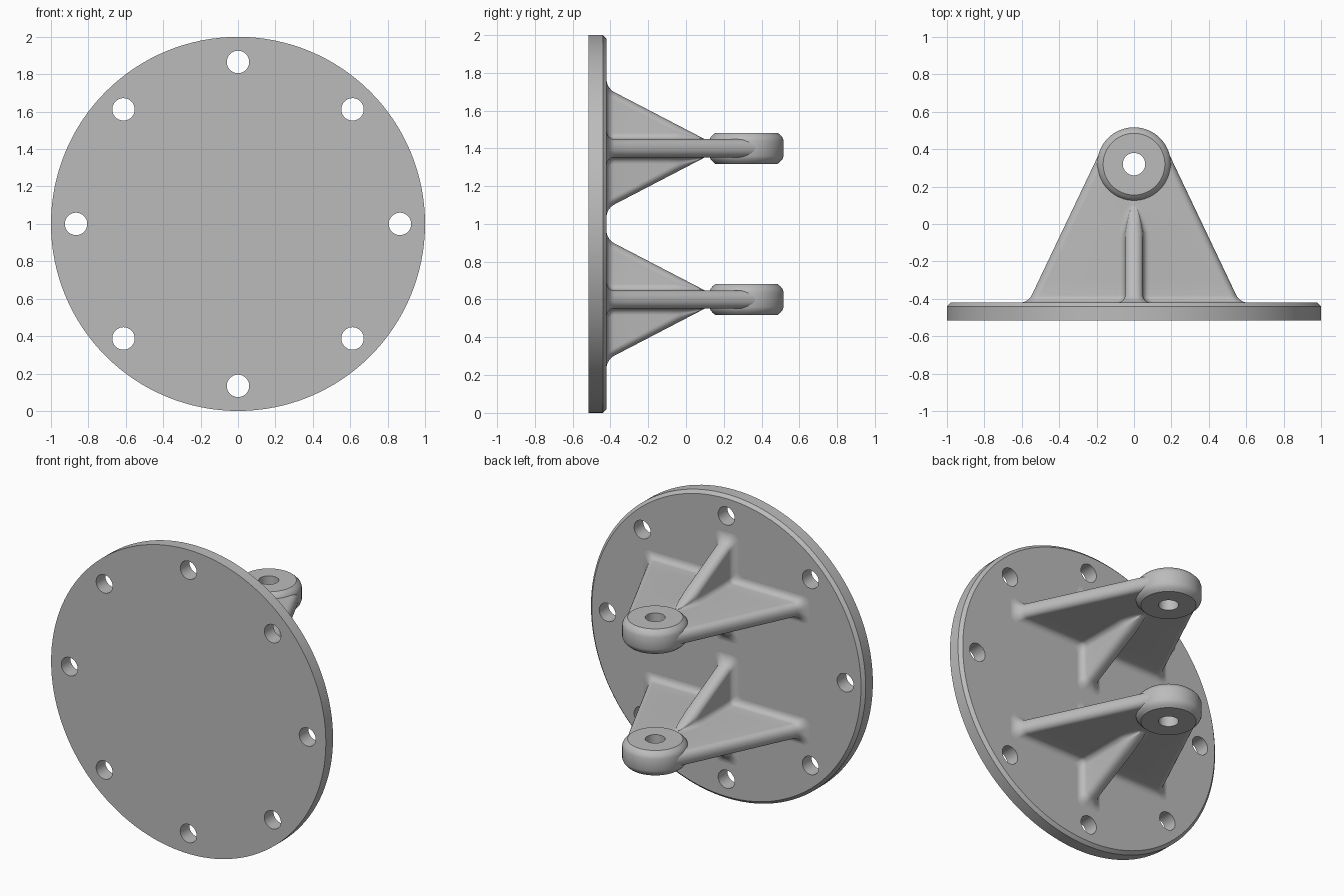
import bpy, bmesh
from math import pi, sin, cos, sqrt
from mathutils import Matrix, Vector

cube = bpy.data.objects.get("Cube")
if cube:
    bpy.data.objects.remove(cube, do_unlink=True)

GREY = (0.5, 0.5, 0.5, 1)
metal = bpy.data.materials.new("plain_grey_metal")
metal.use_nodes = True
metal.diffuse_color = GREY
metal.node_tree.nodes["Principled BSDF"].inputs["Base Color"].default_value = GREY

BACK = -0.42          # rear face of the flange
EYE_Y = 0.32          # centre of the eye
HALF = 0.048          # half thickness of arm and ribs
FLARE = 0.04          # fillet radius where the arm meets the flange


def make(name, bm):
    bmesh.ops.remove_doubles(bm, verts=bm.verts, dist=1e-5)
    bmesh.ops.recalc_face_normals(bm, faces=bm.faces)
    mesh = bpy.data.meshes.new(name)
    bm.to_mesh(mesh)
    bm.free()
    mesh.materials.append(metal)
    ob = bpy.data.objects.new(name, mesh)
    bpy.context.collection.objects.link(ob)
    return ob


def loft(name, rings):
    """Skin a list of closed rings and cap both ends."""
    bm = bmesh.new()
    loops = [[bm.verts.new(p) for p in ring] for ring in rings]
    n = len(loops[0])
    for a, b in zip(loops, loops[1:]):
        for i in range(n):
            j = (i + 1) % n
            bm.faces.new((a[i], a[j], b[j], b[i]))
    bm.faces.new(loops[0])
    bm.faces.new(loops[-1])
    return make(name, bm)


def disc(name, profile, matrix, sides):
    """Turn a (radius, height) profile about its own axis."""
    angles = [2 * pi * i / sides for i in range(sides)]
    return loft(name, [[matrix @ Vector((r * cos(a), r * sin(a), h)) for a in angles]
                       for r, h in profile])


def cut(ob, cutter):
    mod = ob.modifiers.new("holes", 'BOOLEAN')
    mod.operation = 'DIFFERENCE'
    mod.solver = 'EXACT'
    mod.object = cutter
    bpy.context.view_layer.objects.active = ob
    bpy.ops.object.modifier_apply(modifier=mod.name)


def drill(name, matrices, radius, depth):
    bm = bmesh.new()
    for m in matrices:
        bmesh.ops.create_cone(bm, cap_ends=True, segments=40, radius1=radius,
                              radius2=radius, depth=depth, matrix=m)
    ob = make(name, bm)
    ob.hide_render = True
    return ob


def arc(cx, cy, r, a0, a1, steps=6):
    return [(cx + r * cos(a0 + (a1 - a0) * i / steps),
             cy + r * sin(a0 + (a1 - a0) * i / steps)) for i in range(steps + 1)]


def section(y, z0):
    """Cross-shaped slice of arm and ribs, with round ends and filleted corners."""
    f, r, rib_r = 0.035, 0.044, 0.042
    d = max(0, BACK + FLARE - y)
    flare = FLARE - sqrt(max(0, FLARE ** 2 - d ** 2))
    t = HALF + flare
    w = 0.556 - 0.476 * (y + 0.4) + flare
    h = HALF + max(0, 0.52 * (0.1 - y)) + flare
    k = min(1, (h - t) / (f + rib_r))
    top = max(h, t + f + rib_r)
    b = HALF * max(0.02, sqrt(k)) + flare
    rr = min(rib_r, b)
    quad = arc(w - r, t - r, r, 0, pi / 2)
    quad += arc(b + f, t + f, f, 1.5 * pi, pi)
    quad += arc(b - rr, top - rr, rr, 0, pi / 2)
    quad = [(x, z if z <= t else t + (z - t) * k) for x, z in quad]
    right = quad + [(-x, z) for x, z in reversed(quad)]
    ring = right + [(-x, -z) for x, z in right]
    return [(x, y, z0 + z) for x, z in ring]


# Round flange with a chamfered rear edge and eight bolt holes
turn_y = Matrix.Rotation(-pi / 2, 4, 'X')
flange = disc("flange", [(1, -0.515), (1, -0.44), (0.98, BACK)],
              Matrix.Translation((0, 0, 1)) @ turn_y, 128)
bolts = drill("bolt_hole_cutter",
              [Matrix.Translation((0.866 * cos(i * pi / 4), -0.46, 1 + 0.866 * sin(i * pi / 4)))
               @ turn_y for i in range(8)], 0.06, 0.3)
cut(flange, bolts)
parts = [flange]

# Two identical brackets, each a ribbed arm ending in an eye
pin = drill("pin_hole_cutter", [Matrix.Translation((0, EYE_Y, 1))], 0.06, 3)
stations = [BACK - 0.01] + [BACK + FLARE * (1 - cos(i * pi / 12)) for i in range(7)]
stations += [-0.3, -0.2, -0.1, -0.05, -0.03, 0, 0.03, 0.06, 0.08, 0.09, 0.1, 0.25, 0.4]
rim = [(0.165, 0.082), (0.178, 0.071), (0.19, 0.058), (0.197, 0.04)]
profile = [(r, -h) for r, h in rim] + rim[::-1]
for label, z0 in (("upper", 1.4), ("lower", 0.6)):
    arm = loft(label + "_ribbed_arm", [section(y, z0) for y in stations])
    eye = disc(label + "_eye", profile, Matrix.Translation((0, EYE_Y, z0)), 64)
    for ob in (arm, eye):
        cut(ob, pin)
        parts.append(ob)

for cutter in (bolts, pin):
    bpy.data.objects.remove(cutter, do_unlink=True)

# Smooth shading that keeps machined edges sharp
bpy.context.view_layer.update()
bpy.ops.object.select_all(action='DESELECT')
for ob in parts:
    ob.select_set(True)
bpy.context.view_layer.objects.active = flange
bpy.ops.object.shade_smooth_by_angle(angle=0.55)
